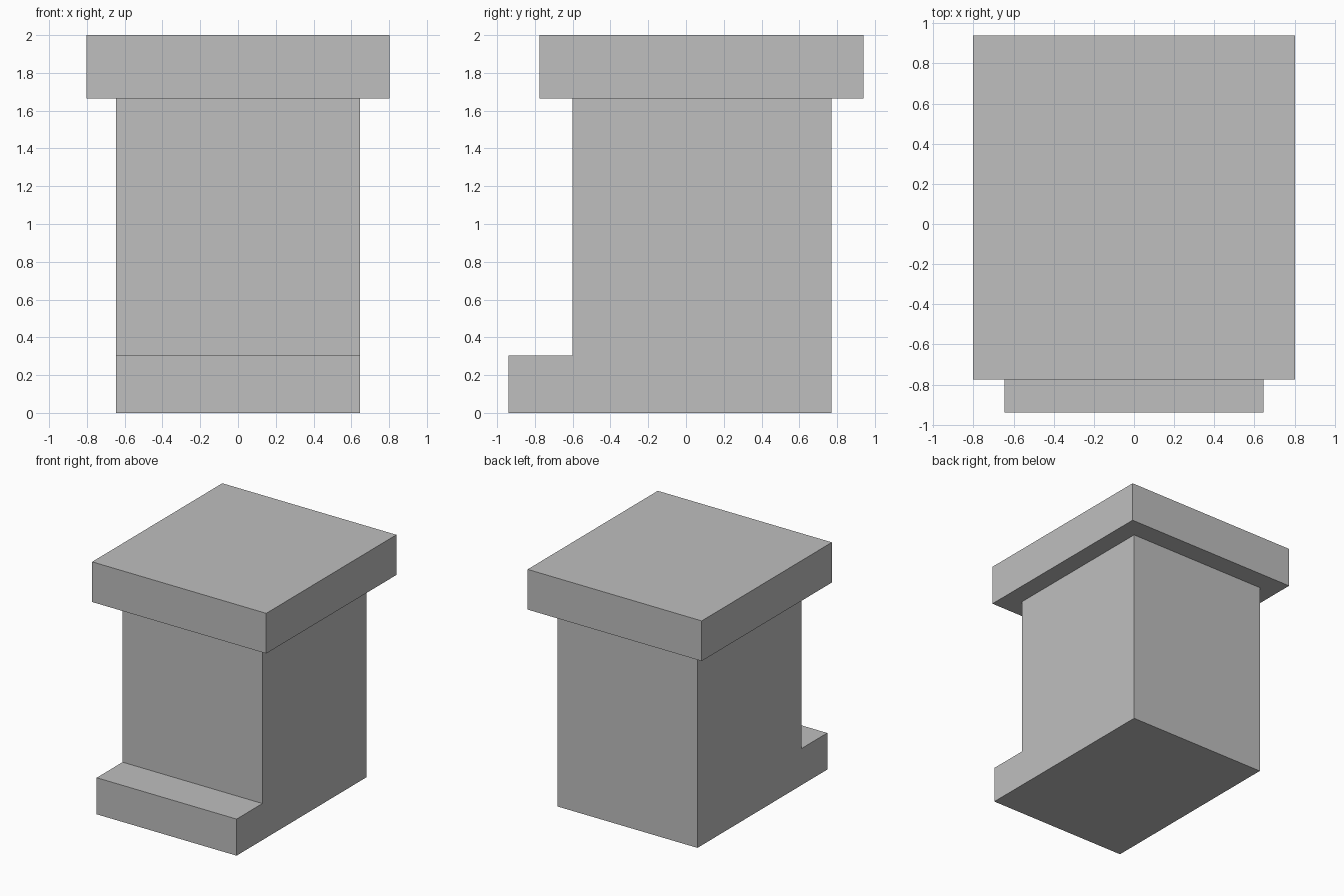
import bpy
import bmesh

default_cube = bpy.data.objects.get("Cube")
if default_cube:
    bpy.data.objects.remove(default_cube, do_unlink=True)

# One plain grey for everything
grey = bpy.data.materials.new("light_grey")
grey.use_nodes = True
colour = (0.52, 0.52, 0.52, 1.0)
grey.diffuse_color = colour
for node in grey.node_tree.nodes:
    if node.type == 'BSDF_PRINCIPLED':
        node.inputs["Base Color"].default_value = colour


def extrude_side_profile(name, profile, half_width):
    """Extrude a (y, z) outline across x, centred on x = 0."""
    bm = bmesh.new()
    outline = bm.faces.new([bm.verts.new((-half_width, y, z)) for y, z in profile])
    result = bmesh.ops.extrude_face_region(bm, geom=[outline])
    moved = [v for v in result["geom"] if isinstance(v, bmesh.types.BMVert)]
    bmesh.ops.translate(bm, verts=moved, vec=(2 * half_width, 0, 0))
    # Close the starting side if the extrusion dropped it
    if not outline.is_valid:
        bmesh.ops.holes_fill(bm, edges=bm.edges[:], sides=len(profile))
    bmesh.ops.recalc_face_normals(bm, faces=bm.faces[:])
    mesh = bpy.data.meshes.new(name)
    bm.to_mesh(mesh)
    bm.free()
    mesh.materials.append(grey)
    obj = bpy.data.objects.new(name, mesh)
    bpy.context.scene.collection.objects.link(obj)
    return obj


front, back = -0.60, 0.77
step_front, step_top = -0.94, 0.305
cap_bottom, cap_top = 1.665, 2.0

# Upright block with a low step along its front
extrude_side_profile("body_with_front_step", [
    (step_front, 0), (back, 0), (back, cap_bottom),
    (front, cap_bottom), (front, step_top), (step_front, step_top)], 0.645)

# Overhanging slab on top
extrude_side_profile("top_slab", [
    (-0.775, cap_bottom), (0.94, cap_bottom),
    (0.94, cap_top), (-0.775, cap_top)], 0.803)
